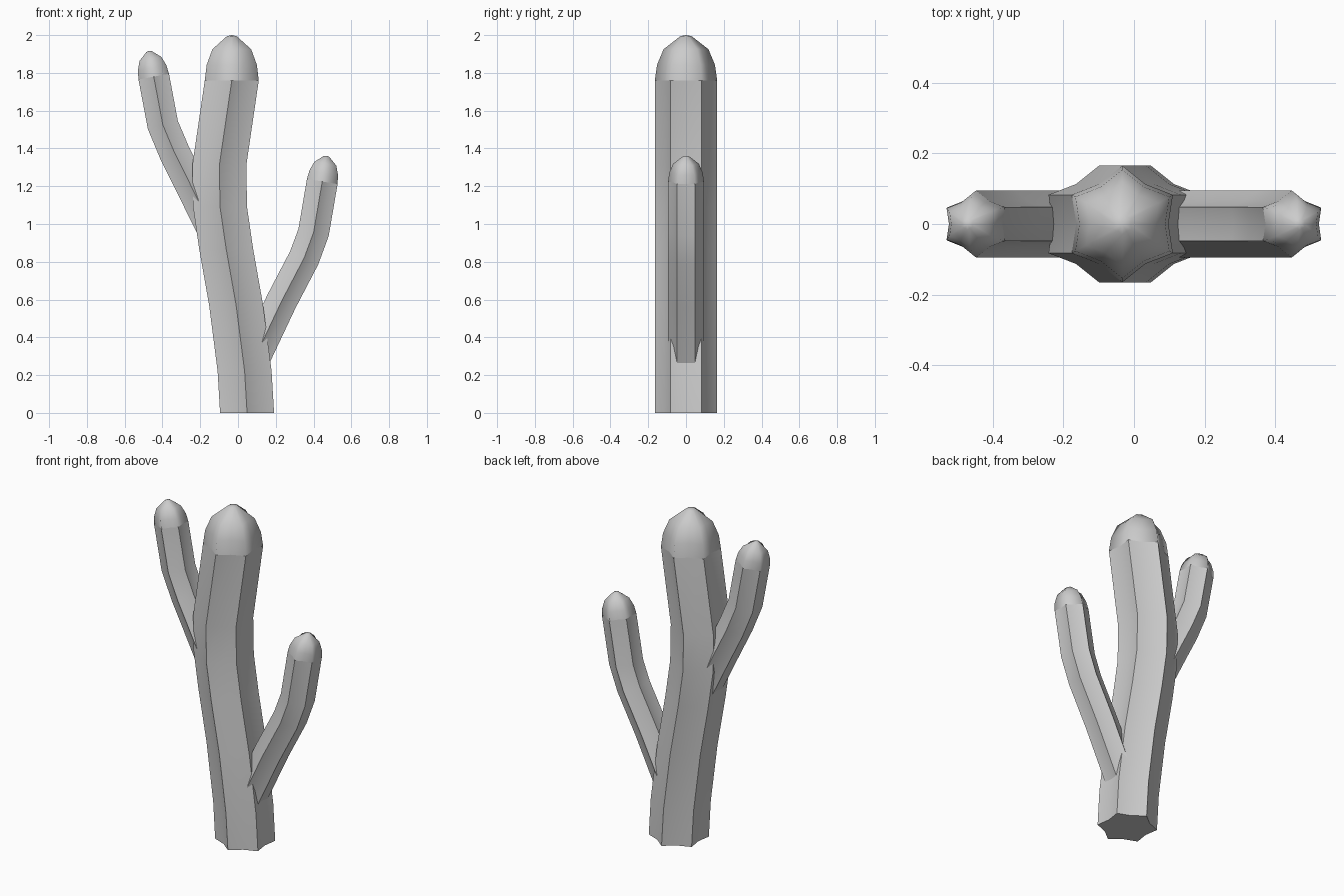
import bpy, bmesh, math
from mathutils import Vector

if "Cube" in bpy.data.objects:
    bpy.data.objects.remove(bpy.data.objects["Cube"])

VALLEY = 0.79                     # valley radius relative to ridge radius
CAP = [(0.5, 0.93), (1.0, 0.72), (1.42, 0.18)]   # dome rings: height, radius (in ridge radii)
TIP = 1.455


def ring(bm, centre, axis, radius):
    # twelve-point star: six ridges, six valleys, at right angles to the axis
    u = Vector((axis.z, 0, -axis.x))
    verts = []
    for i in range(12):
        a = math.radians(30 * i)
        r = radius * (1 if i % 2 else VALLEY)
        verts.append(bm.verts.new(centre + u * (r * math.cos(a)) + Vector((0, r * math.sin(a), 0))))
    return verts


def ribbed_stem(name, path, radius, level=False):
    bm = bmesh.new()
    pts = [Vector((x, 0, z)) for x, z in path]
    rings = []
    # swept stem
    for i, p in enumerate(pts):
        a, b = pts[max(i - 1, 0)], pts[min(i + 1, len(pts) - 1)]
        axis = Vector((0, 0, 1)) if level else (b - a).normalized()
        rings.append(ring(bm, p, axis, radius))
    last = len(rings) - 1
    # domed tip
    for h, r in CAP:
        rings.append(ring(bm, pts[-1] + axis * (h * radius), axis, r * radius))
    tip = bm.verts.new(pts[-1] + axis * (TIP * radius))
    bm.faces.new(rings[0][::-1])
    for lo, hi in zip(rings, rings[1:]):
        for i in range(12):
            j = (i + 1) % 12
            bm.faces.new((lo[i], lo[j], hi[j], hi[i]))
    for i in range(12):
        bm.faces.new((rings[-1][i], rings[-1][(i + 1) % 12], tip))
    for f in bm.faces:
        f.smooth = True
    # crisp ridges, base rim and dome seam; the dome itself stays soft
    for k in range(last):
        for i in range(1, 12, 2):
            bm.edges.get((rings[k][i], rings[k + 1][i])).smooth = False
    for k in (0, last):
        for i in range(12):
            bm.edges.get((rings[k][i], rings[k][(i + 1) % 12])).smooth = False
    bm.normal_update()
    mesh = bpy.data.meshes.new(name)
    bm.to_mesh(mesh)
    bm.free()
    obj = bpy.data.objects.new(name, mesh)
    bpy.context.collection.objects.link(obj)
    return obj


# main trunk
ribbed_stem("trunk", [(0.048, 0), (0.035, 0.22), (-0.01, 0.57), (-0.063, 0.87),
                      (-0.095, 1.09), (-0.099, 1.31), (-0.033, 1.76)], 0.165, level=True)
# lower arm on the right
ribbed_stem("right_arm", [(0.06, 0.23), (0.23, 0.59), (0.35, 0.82),
                          (0.40, 0.955), (0.446, 1.225)], 0.095)
# upper arm on the left
ribbed_stem("left_arm", [(-0.10, 0.90), (-0.26, 1.225), (-0.335, 1.375),
                         (-0.398, 1.525), (-0.446, 1.78)], 0.095)
